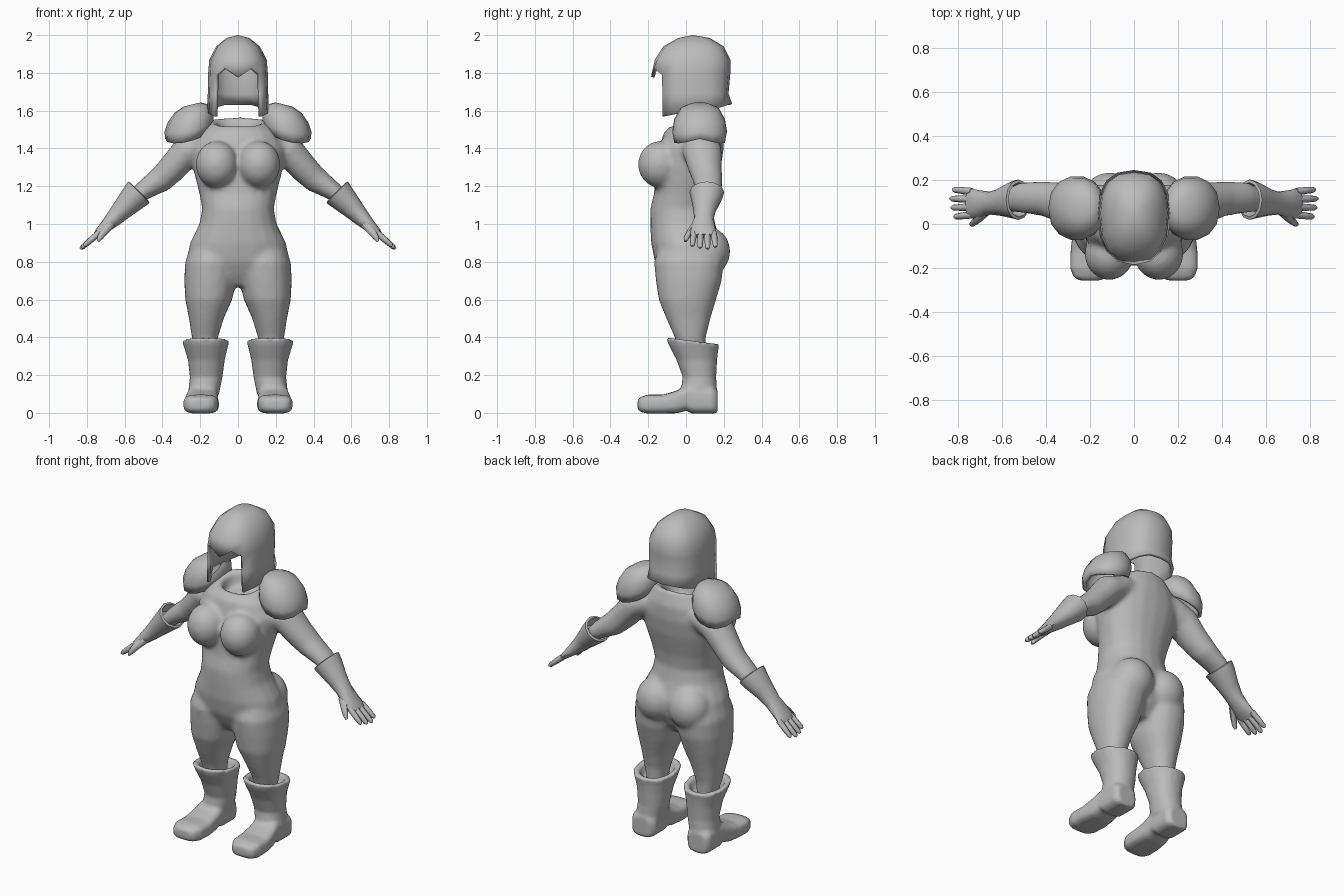
import bpy, bmesh
from math import sin, cos, pi, copysign
from mathutils import Vector, Matrix

if "Cube" in bpy.data.objects:
    bpy.data.objects.remove(bpy.data.objects["Cube"])

grey = bpy.data.materials.new("plain grey")
grey.use_nodes = True
COLOUR = (0.5, 0.5, 0.5, 1)
grey.diffuse_color = COLOUR
grey.node_tree.nodes["Principled BSDF"].inputs["Base Color"].default_value = COLOUR


def soft(v, e):
    return copysign(abs(v) ** e, v)


def section(axis, at, a0, a1, b0, b1, slope=0, e=0.9, n=20):
    """Rounded closed section across the z or y axis, between two pairs of limits."""
    ring = []
    for i in range(n):
        t = 2 * pi * i / n
        a = (a0 + a1) / 2 + (a1 - a0) / 2 * soft(cos(t), e)
        b = (b0 + b1) / 2 + (b1 - b0) / 2 * soft(sin(t), e)
        ring.append(Vector((a, b, at + slope * b) if axis == "z" else (a, at, b)))
    return ring


def tube(path, n=12):
    """Rings along a path of (x, y, z, thickness radius, y radius)."""
    pts = [Vector(p[:3]) for p in path]
    along = (pts[-1] - pts[0]).normalized()
    side = Vector((0, 1, 0))
    up = side.cross(along).normalized()
    return [[c + up * (p[3] * cos(2 * pi * i / n)) + side * (p[4] * sin(2 * pi * i / n))
             for i in range(n)] for c, p in zip(pts, path)]


def loft(bm, rings, sign=1, caps=(True, True)):
    rows = [[bm.verts.new((v.x * sign, v.y, v.z)) for v in r] for r in rings]
    n = len(rows[0])
    for lo, hi in zip(rows, rows[1:]):
        for i in range(n):
            j = (i + 1) % n
            bm.faces.new((lo[i], lo[j], hi[j], hi[i]))
    for row, cap in zip((rows[0], rows[-1]), caps):
        if cap:
            bm.faces.new(row)
    return rows


def ball(bm, centre, radii):
    m = Matrix.Translation(centre) @ Matrix.Diagonal((*radii, 1))
    bmesh.ops.create_uvsphere(bm, u_segments=20, v_segments=12, radius=1, matrix=m)


def finish(bm, name, voxel=0, smooth=0, shell=0, angle=50):
    bmesh.ops.recalc_face_normals(bm, faces=bm.faces)
    mesh = bpy.data.meshes.new(name)
    bm.to_mesh(mesh)
    bm.free()
    mesh.materials.append(grey)
    ob = bpy.data.objects.new(name, mesh)
    bpy.context.collection.objects.link(ob)
    if voxel:
        mod = ob.modifiers.new("merge", "REMESH")
        mod.mode, mod.voxel_size, mod.use_smooth_shade = "VOXEL", voxel, True
        mod = ob.modifiers.new("relax", "SMOOTH")
        mod.factor, mod.iterations = 0.5, smooth
        return
    if shell:
        mod = ob.modifiers.new("thickness", "SOLIDIFY")
        mod.thickness, mod.offset = shell, -1
    bpy.ops.object.select_all(action="DESELECT")
    ob.select_set(True)
    bpy.context.view_layer.objects.active = ob
    bpy.ops.object.shade_smooth_by_angle(angle=angle * pi / 180)


# Body: torso with a hollow collar, bust, seat, legs and arms merged into one skin
body = bmesh.new()
torso = [(0.67, 0.1, -0.09, 0.1), (0.73, 0.22, -0.13, 0.15), (0.8, 0.275, -0.165, 0.18),
         (0.9, 0.255, -0.185, 0.185), (1.0, 0.205, -0.19, 0.155), (1.08, 0.19, -0.19, 0.14),
         (1.16, 0.205, -0.17, 0.15), (1.3, 0.24, -0.16, 0.185), (1.4, 0.255, -0.14, 0.2),
         (1.48, 0.21, -0.12, 0.2)]
rings = [section("z", z, -x, x, f, b) for z, x, f, b in torso]
rings += [section("z", z, -x, x, f, b, 0.2) for z, x, f, b in
          [(1.535, 0.145, -0.085, 0.17), (1.525, 0.115, -0.055, 0.14), (1.45, 0.1, -0.04, 0.12)]]
loft(body, rings)
leg = [(0.3, 0.12, 0.22, -0.03, 0.1), (0.4, 0.105, 0.245, -0.06, 0.105),
       (0.5, 0.075, 0.26, -0.105, 0.13), (0.6, 0.03, 0.28, -0.145, 0.16),
       (0.7, 0.008, 0.285, -0.16, 0.19), (0.8, 0, 0.28, -0.17, 0.2), (0.88, 0.03, 0.25, -0.14, 0.17)]
arm = [(0.15, 0.08, 1.44, 0.08, 0.1), (0.27, 0.085, 1.385, 0.085, 0.105),
       (0.35, 0.1, 1.295, 0.077, 0.09), (0.41, 0.115, 1.235, 0.07, 0.08),
       (0.51, 0.12, 1.17, 0.05, 0.07), (0.58, 0.11, 1.1, 0.04, 0.05)]
for s in (1, -1):
    loft(body, [section("z", *r) for r in leg], s)
    loft(body, tube(arm, 16), s)
    ball(body, (s * 0.112, -0.135, 1.315), (0.113, 0.12, 0.125))
    ball(body, (s * 0.11, 0.115, 0.855), (0.125, 0.12, 0.13))
finish(body, "body", 0.014, 6)

# Helmet: dome with an open face, pointed brow, cheek guards and flared neck rim
helmet = bmesh.new()
COLS = 16
levels = [(1.6, 0.165, -0.18, 0.245), (1.69, 0.16, -0.18, 0.225), (1.8, 0.158, -0.185, 0.235),
          (1.87, 0.152, -0.165, 0.235), (1.94, 0.115, -0.12, 0.2), (1.985, 0.06, -0.04, 0.125)]
brow = {0: 1.78, 1: 1.825, 2: 1.79}
rings = []
for k, (z, rx, front, back) in enumerate(levels):
    ring = []
    for i in range(COLS):
        step = min(i, COLS - i)
        a = 2 * pi * i / COLS
        c = soft(cos(a), 0.8)
        y = 0.05 + c * ((front - 0.05) if c > 0 else (0.05 - back))
        h = z
        if k == 0:
            h = 1.57 + 0.065 * min(1, max(0, step - 2) / 5)
        elif k == 2:
            h = brow.get(step, z)
        ring.append(Vector((rx * soft(sin(a), 0.8), y, h)))
    rings.append(ring)
rows = loft(helmet, rings, caps=(False, False))
top = helmet.verts.new((0, 0.035, 2.0))
for i in range(COLS):
    helmet.faces.new((rows[-1][i], rows[-1][(i + 1) % COLS], top))
face_gap = [rows[k][i] for k in (0, 1) for i in (0, 1, -1)]
bmesh.ops.delete(helmet, geom=face_gap, context="VERTS")
finish(helmet, "helmet", shell=0.018)

# Paired armour and clothing
for side, s in (("left", 1), ("right", -1)):
    # Shoulder plate: dome whose front and back edges hang lower
    plate = bmesh.new()
    rings = []
    for scale, rise in ((0.93, -0.02), (1, 0.02), (0.93, 0.065), (0.7, 0.11), (0.35, 0.133)):
        ring = []
        for i in range(14):
            t = 2 * pi * i / 14
            x, y = 0.13 * scale * cos(t), 0.147 * scale * soft(sin(t), 0.85)
            drop = 0.045 * abs(sin(t)) * max(0, 1 - (rise + 0.02) / 0.13)
            ring.append(Vector((0.262 + x - 0.15 * rise, 0.072 + y, 1.5 + rise - 0.24 * x - drop)))
        rings.append(ring)
    loft(plate, rings, s, (False, True))
    finish(plate, side + "_shoulder_plate", shell=0.02)

    # Glove: flared hollow cuff, palm, four fingers and a thumb
    glove = bmesh.new()
    loft(glove, tube([(0.56, 0.11, 1.13, 0.05, 0.06), (0.522, 0.11, 1.171, 0.068, 0.078),
                      (0.525, 0.11, 1.168, 0.08, 0.092), (0.55, 0.11, 1.142, 0.074, 0.085),
                      (0.61, 0.1, 1.08, 0.057, 0.062), (0.655, 0.095, 1.032, 0.045, 0.052),
                      (0.695, 0.09, 0.992, 0.034, 0.062), (0.735, 0.092, 0.955, 0.024, 0.068),
                      (0.755, 0.094, 0.937, 0.015, 0.062)]), s)
    for i, reach in enumerate((0.82, 0.94, 1, 0.88)):
        y = 0.042 + 0.035 * i
        dx, dz = 0.1 * reach, -0.085 * reach
        loft(glove, tube([(0.735 + dx * f, y + 0.006 * (i - 1.5) * f, 0.953 + dz * f, r, r)
                          for f, r in ((0, 0.017), (0.5, 0.016), (0.9, 0.013), (1, 0.006))], 8), s)
    loft(glove, tube([(0.67, 0.06, 1.005, 0.026, 0.024), (0.705, 0.025, 0.965, 0.022, 0.02),
                      (0.73, 0.004, 0.93, 0.016, 0.016), (0.742, -0.002, 0.908, 0.007, 0.008)], 8), s)
    finish(glove, side + "_glove")

    # Boot: hollow flared shaft merged with a flat-soled foot
    boot = bmesh.new()
    shaft = [(0.33, 0.1, 0.24, -0.045, 0.12), (0.386, 0.075, 0.265, -0.075, 0.145),
             (0.386, 0.045, 0.297, -0.105, 0.177), (0.35, 0.055, 0.285, -0.093, 0.17)]
    rings = [section("z", *r, -0.13) for r in shaft]
    rings += [section("z", *r) for r in [(0.28, 0.07, 0.265, -0.05, 0.165),
              (0.19, 0.082, 0.255, -0.018, 0.16), (0.1, 0.1, 0.265, -0.03, 0.165)]]
    loft(boot, rings, s)
    foot = [(0.167, 0.13, 0.25, 0, 0.12), (0.14, 0.108, 0.268, -0.004, 0.14),
            (0.03, 0.108, 0.268, -0.004, 0.15), (0.005, 0.108, 0.27, 0.012, 0.145),
            (-0.05, 0.105, 0.28, -0.002, 0.118), (-0.12, 0.1, 0.288, -0.004, 0.097),
            (-0.2, 0.105, 0.29, -0.004, 0.097), (-0.24, 0.125, 0.275, 0.004, 0.085),
            (-0.256, 0.15, 0.25, 0.02, 0.07)]
    loft(boot, [section("y", *r, 0, 0.6) for r in foot], s)
    finish(boot, side + "_boot", 0.01, 3)
